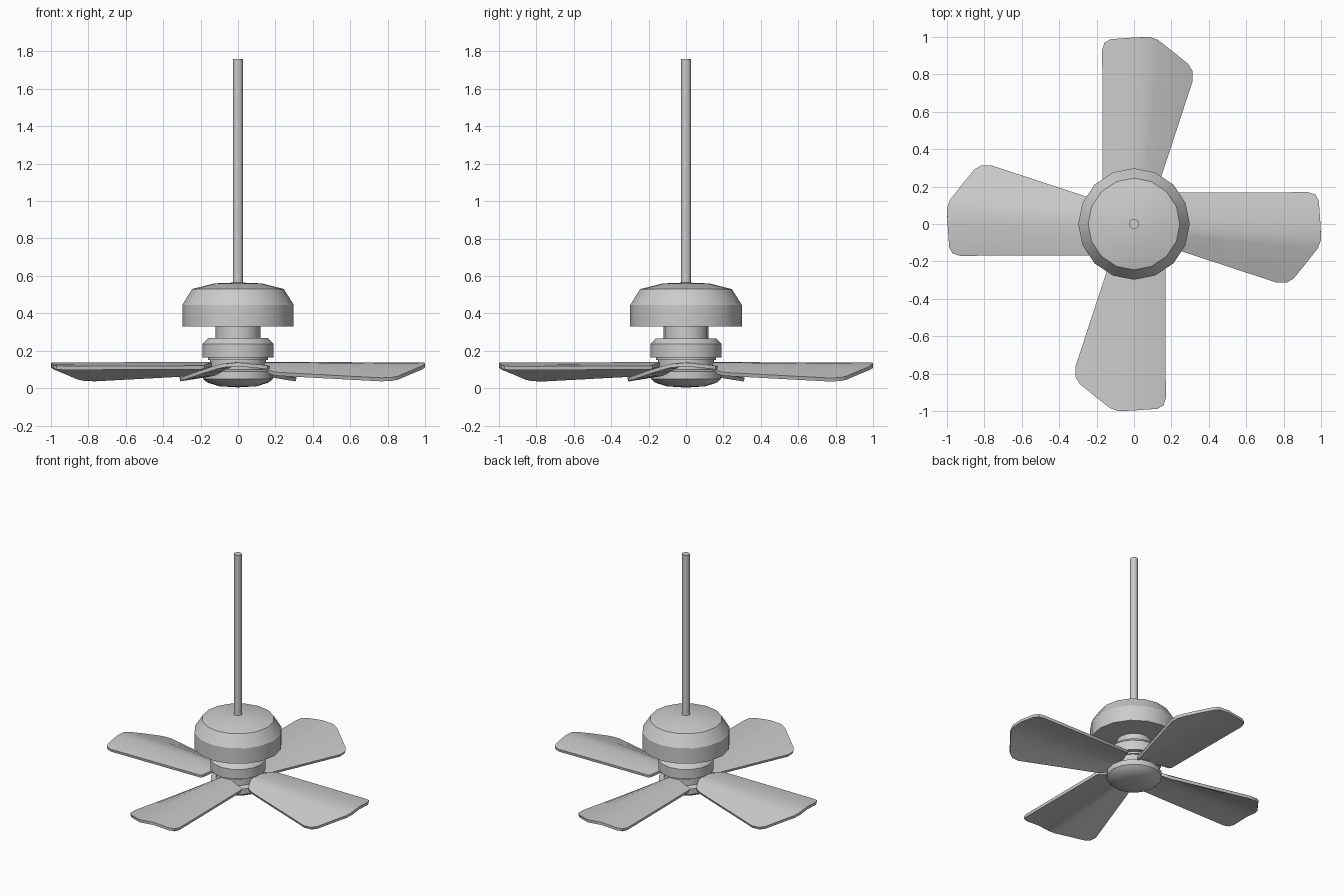
import bpy, bmesh, math

if "Cube" in bpy.data.objects:
    bpy.data.objects.remove(bpy.data.objects["Cube"])


def finish(obj, angle=30):
    bpy.ops.object.select_all(action='DESELECT')
    obj.select_set(True)
    bpy.context.view_layer.objects.active = obj
    bpy.ops.object.shade_smooth_by_angle(angle=math.radians(angle))


def to_object(name, bm):
    mesh = bpy.data.meshes.new(name)
    bm.to_mesh(mesh)
    bm.free()
    obj = bpy.data.objects.new(name, mesh)
    bpy.context.collection.objects.link(obj)
    return obj


def lathe(name, profile, sides=16):
    """Revolve (radius, z) points, bottom to top, around z; ends lie on the axis."""
    bm = bmesh.new()
    verts = [bm.verts.new((r, 0, z)) for r, z in profile]
    edges = [bm.edges.new(p) for p in zip(verts, verts[1:])]
    bmesh.ops.spin(bm, geom=verts + edges, cent=(0, 0, 0), axis=(0, 0, 1),
                   angle=2 * math.pi, steps=sides)
    bmesh.ops.remove_doubles(bm, verts=bm.verts, dist=0.0005)
    bmesh.ops.dissolve_degenerate(bm, edges=bm.edges, dist=0.0005)
    bmesh.ops.recalc_face_normals(bm, faces=bm.faces)
    obj = to_object(name, bm)
    finish(obj)
    return obj


# Ceiling rod
lathe("down_rod", [(0, 0.54), (0.027, 0.54), (0.027, 1.76), (0, 1.76)])

# Motor housing with sloped shoulder and shallow dome
lathe("motor_housing", [(0, 0.33), (0.298, 0.33), (0.298, 0.445),
                        (0.245, 0.53), (0.125, 0.56), (0, 0.565)])

# Neck and stepped collar below the motor
lathe("neck", [(0, 0.25), (0.12, 0.25), (0.12, 0.335), (0, 0.335)])
lathe("collar", [(0, 0.15), (0.16, 0.15), (0.16, 0.165), (0.19, 0.165),
                 (0.19, 0.237), (0.16, 0.267), (0, 0.267)])

# Blade hub with rounded bottom cap
lathe("blade_hub", [(0, 0.004), (0.1, 0.01), (0.165, 0.03), (0.187, 0.05),
                    (0.187, 0.09), (0.15, 0.1), (0.15, 0.155), (0, 0.155)])

# Blade columns across the width: root x, root y, root z, tip x, tip y, tip z
columns = [
    (-0.168, 0.20, 0.120, -0.170, 0.93, 0.117),
    (-0.155, 0.18, 0.122, -0.158, 0.97, 0.120),
    (-0.120, 0.17, 0.127, -0.125, 0.988, 0.125),
    (-0.020, 0.13, 0.140, 0.000, 0.997, 0.137),
    (0.025, 0.13, 0.138, 0.085, 1.00, 0.130),
    (0.050, 0.14, 0.128, 0.130, 0.983, 0.118),
    (0.085, 0.15, 0.111, 0.210, 0.92, 0.092),
    (0.113, 0.165, 0.095, 0.290, 0.855, 0.064),
    (0.125, 0.19, 0.088, 0.312, 0.82, 0.057),
    (0.135, 0.22, 0.084, 0.314, 0.765, 0.055),
]

# Four cambered blades
for i in range(4):
    bm = bmesh.new()
    rows = [(bm.verts.new(c[:3]), bm.verts.new(c[3:])) for c in columns]
    for (a, b), (c, d) in zip(rows, rows[1:]):
        bm.faces.new((a, c, d, b))
    blade = to_object(f"blade_{i + 1}", bm)
    solid = blade.modifiers.new("thickness", 'SOLIDIFY')
    solid.thickness = 0.02
    solid.offset = -1
    blade.rotation_euler.z = i * math.pi / 2
    bpy.context.view_layer.objects.active = blade
    blade.select_set(True)
    bpy.ops.object.modifier_apply(modifier=solid.name)
    finish(blade, 40)
